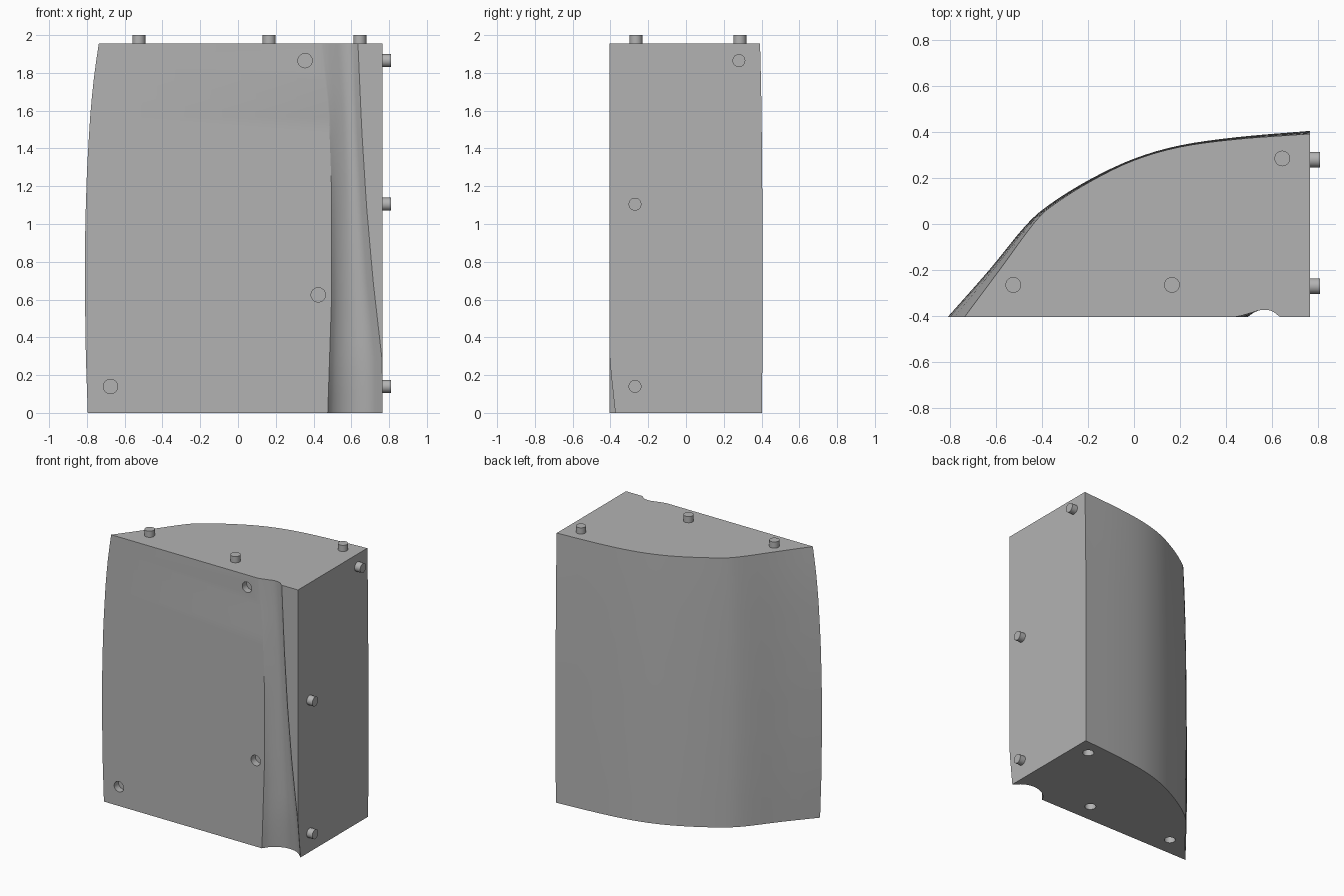
import bpy
import bmesh
import math
from mathutils import Vector, Matrix

cube = bpy.data.objects.get("Cube")
if cube:
    bpy.data.objects.remove(cube, do_unlink=True)

FRONT, SIDE, TOP = -0.404, 0.765, 1.955
LEVELS = 20

grey = bpy.data.materials.new("light_grey")
grey.use_nodes = True
colour = (0.45, 0.45, 0.45, 1)
grey.diffuse_color = colour
grey.node_tree.nodes["Principled BSDF"].inputs["Base Color"].default_value = colour


def spline(points, steps):
    """Smooth curve through the points."""
    pts = [Vector(p) for p in points]
    pts = [2 * pts[0] - pts[1]] + pts + [2 * pts[-1] - pts[-2]]
    out = []
    for a, b, c, d in zip(pts, pts[1:], pts[2:], pts[3:]):
        for i in range(steps):
            t = i / steps
            out.append(b + 0.5 * t * (c - a + t * (2 * a - 5 * b + 4 * c - d
                                                   + t * (3 * (b - c) + d - a))))
    return out + [pts[-2]]


def blend(first, second, t):
    return [a.lerp(b, t) for a, b in zip(first, second)]


def sample(table, z):
    """Linear lookup of a value at height z."""
    for (z0, v0), (z1, v1) in zip(table, table[1:]):
        if z <= z1:
            return v0 + (v1 - v0) * (z - z0) / (z1 - z0)
    return table[-1][1]


def make_object(name, bm):
    bmesh.ops.recalc_face_normals(bm, faces=bm.faces[:])
    mesh = bpy.data.meshes.new(name)
    bm.to_mesh(mesh)
    bm.free()
    obj = bpy.data.objects.new(name, mesh)
    bpy.context.collection.objects.link(obj)
    mesh.materials.append(grey)
    return obj


def smooth(obj, degrees):
    bpy.ops.object.select_all(action='DESELECT')
    obj.select_set(True)
    bpy.context.view_layer.objects.active = obj
    bpy.ops.object.shade_smooth_by_angle(angle=math.radians(degrees))


def cylinder(name, centre, axis, radius, depth):
    bm = bmesh.new()
    turn = Vector((0, 0, 1)).rotation_difference(Vector(axis)).to_matrix().to_4x4()
    bmesh.ops.create_cone(bm, cap_ends=True, segments=32, radius1=radius,
                          radius2=radius, depth=depth,
                          matrix=Matrix.Translation(centre) @ turn)
    return make_object(name, bm)


# Curved back outline at its widest and at the top
back_wide = spline([(-0.81, FRONT), (-0.63, -0.2), (-0.47, -0.005), (-0.36, 0.09),
                    (-0.19, 0.195), (0, 0.284), (0.2, 0.342), (0.45, 0.378),
                    (SIDE, 0.405)], 4)
back_top = spline([(-0.737, FRONT), (-0.585, -0.2), (-0.43, 0.01), (-0.34, 0.09),
                   (-0.18, 0.19), (0, 0.277), (0.2, 0.335), (0.45, 0.369),
                   (SIDE, 0.392)], 4)
bulge = [(0, 0.2), (0.3, 0.06), (0.6, 0), (1, 0.02), (1.3, 0.15),
         (1.6, 0.4), (1.8, 0.68), (TOP, 1)]

# Groove section as (fraction across, depth), with its edges by height
groove_low = spline([(0, 0), (0.1, 0.04), (0.28, 0.073), (0.52, 0.084),
                     (0.78, 0.06), (1, 0)], 3)
groove_high = spline([(0, 0), (0.15, 0.006), (0.36, 0.018), (0.58, 0.03),
                      (0.8, 0.027), (1, 0)], 3)
left_edge = [(0, 0.475), (0.6, 0.495), (1.2, 0.495), (1.6, 0.48), (TOP, 0.44)]
right_edge = [(0, 0.764), (0.27, 0.764), (0.7, 0.715), (1.1, 0.68),
              (1.5, 0.655), (TOP, 0.635)]

# Body lofted through level sections
bm = bmesh.new()
rings = []
for i in range(LEVELS + 1):
    z = TOP * i / LEVELS
    outline = blend(back_wide, back_top, sample(bulge, z))
    left, right = sample(left_edge, z), sample(right_edge, z)
    corner = max(0, 0.27 - z) * 0.11
    outline.append(Vector((SIDE, FRONT + corner)))
    section = blend(groove_low, groove_high, min(1, (z / TOP) ** 0.8))
    for across, depth in reversed(section):
        outline.append(Vector((left + across * (right - left),
                               FRONT + depth + corner * across)))
    rings.append([bm.verts.new((p.x, p.y, z)) for p in outline])
for low, high in zip(rings, rings[1:]):
    for j in range(len(low)):
        k = (j + 1) % len(low)
        bm.faces.new((low[j], low[k], high[k], high[j]))
bm.faces.new(rings[0])
bm.faces.new(rings[-1])
body = make_object("curved_block", bm)

# Sockets cut into the front and the underside
sockets = [((x, FRONT, z), (0, 1, 0)) for x, z in
           [(0.355, 1.865), (0.425, 0.625), (-0.675, 0.14)]]
sockets += [((x, y, 0), (0, 0, 1)) for x, y in
            [(-0.54, -0.265), (0.165, -0.265), (0.645, 0.285)]]
bpy.context.view_layer.objects.active = body
for centre, axis in sockets:
    cutter = cylinder("socket_cutter", centre, axis, 0.038, 0.1)
    cutter.hide_render = True
    cut = body.modifiers.new("socket", 'BOOLEAN')
    cut.operation = 'DIFFERENCE'
    cut.solver = 'EXACT'
    cut.object = cutter
    bpy.context.view_layer.objects.active = body
    bpy.ops.object.modifier_apply(modifier=cut.name)
    bpy.data.objects.remove(cutter, do_unlink=True)
smooth(body, 25)

# Pegs on the top and the side
for x, y in [(-0.525, -0.265), (0.165, -0.265), (0.645, 0.285)]:
    smooth(cylinder("top_peg", (x, y, TOP + 0.0125), (0, 0, 1), 0.034, 0.065), 40)
for y, z in [(-0.27, 0.14), (-0.27, 1.105), (0.28, 1.865)]:
    smooth(cylinder("side_peg", (SIDE + 0.0125, y, z), (1, 0, 0), 0.034, 0.065), 40)
